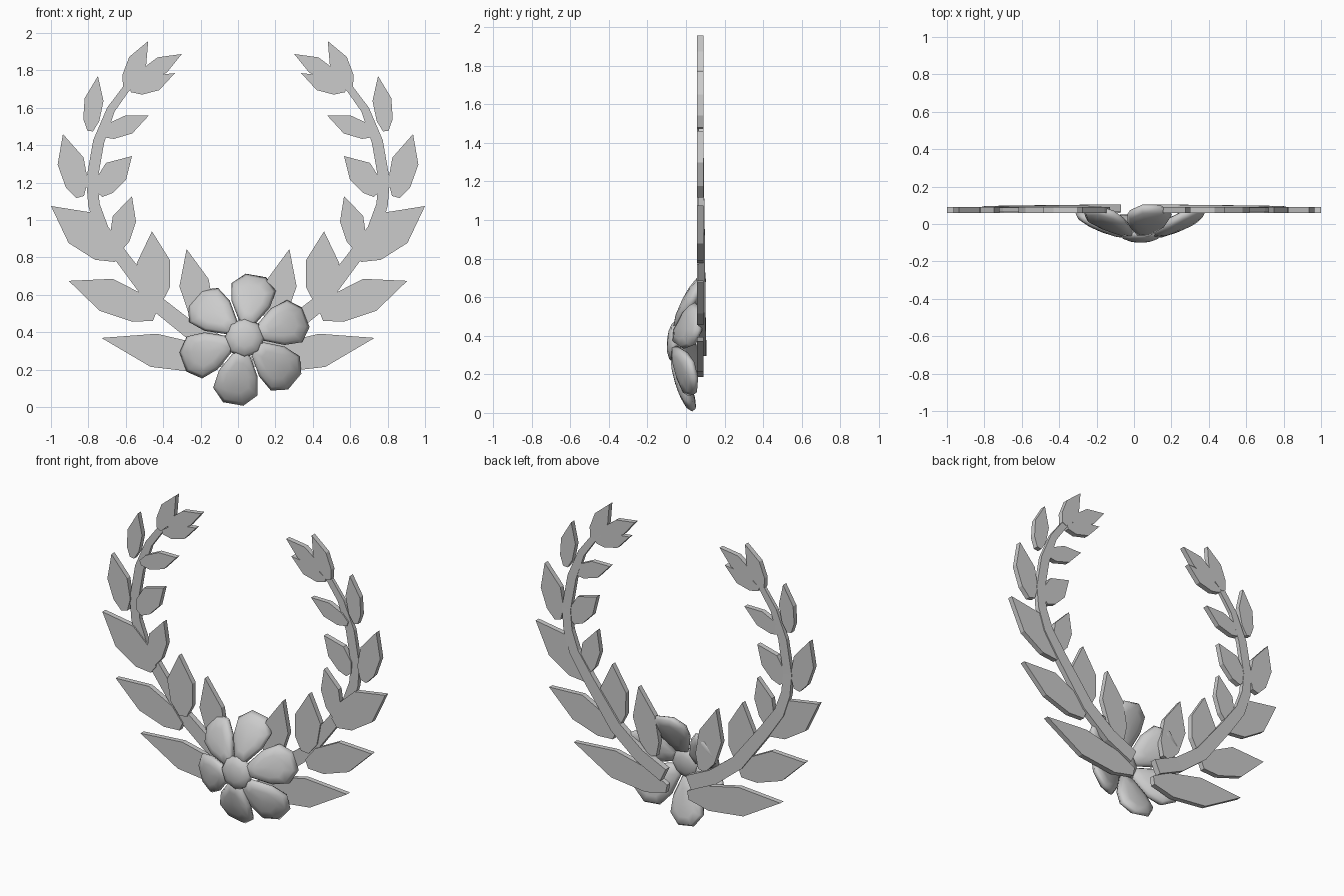
import bpy, bmesh, math
from mathutils import Vector, Matrix

if "Cube" in bpy.data.objects:
    bpy.data.objects.remove(bpy.data.objects["Cube"])


def make_object(name, bm, smooth=False):
    bmesh.ops.recalc_face_normals(bm, faces=bm.faces[:])
    for f in bm.faces:
        f.smooth = smooth
    mesh = bpy.data.meshes.new(name)
    bm.to_mesh(mesh)
    bm.free()
    ob = bpy.data.objects.new(name, mesh)
    bpy.context.collection.objects.link(ob)
    return ob


def mirror_x(ob):
    ob.modifiers.new("mirror", 'MIRROR').use_clip = False


def bridge(bm, a, b):
    n = len(a)
    for i in range(n):
        bm.faces.new((a[i], a[(i + 1) % n], b[(i + 1) % n], b[i]))


# Leaves, right half: base, tip, half width on the left and on the right
leaves = [
    ((.075, .25), (.73, .37), .075, .105), ((.17, .43), (.275, .845), .075, .086),
    ((.445, .485), (.905, .675), .10, .085), ((.43, .56), (.46, .94), .085, .095),
    ((.64, .80), (1.0, 1.075), .105, .10), ((.64, .84), (.567, 1.128), .055, .073),
    ((.845, 1.123), (.936, 1.46), .074, .07), ((.738, 1.134), (.567, 1.342), .055, .084),
    ((.79, 1.476), (.749, 1.77), .048, .054), ((.733, 1.46), (.476, 1.56), .058, .045),
    ((.60, 1.706), (.48, 1.957), .045, .055), ((.535, 1.738), (.30, 1.888), .04, .055),
    ((.578, 1.70), (.337, 1.786), .058, .025)]
bm = bmesh.new()
for base, tip, wl, wr in leaves:
    b, t = Vector(base), Vector(tip)
    d = t - b
    n = Vector((-d.y, d.x)).normalized()
    outline = [t, b + d * .57 + n * wl, b + d * .2 + n * wl * .85, b + n * wl * .3,
               b - n * wr * .3, b + d * .2 - n * wr * .85, b + d * .57 - n * wr]
    front = [bm.verts.new((p.x, .058, p.y)) for p in outline]
    back = [bm.verts.new((p.x, .09, p.y)) for p in outline]
    bm.faces.new(front)
    bm.faces.new(back)
    bridge(bm, front, back)
mirror_x(make_object("leaves", bm))

# Curved stem with a tapering rectangular section: x, z, width
path = [(.09, .335, .09), (.26, .415, .09), (.43, .55, .085), (.62, .80, .075),
        (.725, .95, .068), (.77, 1.08, .062), (.782, 1.21, .06), (.745, 1.42, .06),
        (.68, 1.59, .045), (.60, 1.70, .04), (.53, 1.76, .02)]
bm = bmesh.new()
rings = []
for i, (x, z, w) in enumerate(path):
    p, q = path[max(i - 1, 0)], path[min(i + 1, len(path) - 1)]
    n = Vector((p[1] - q[1], q[0] - p[0])).normalized() * w / 2
    k = i / (len(path) - 1)
    y0, y1 = .066, .105 - .02 * k
    rings.append([bm.verts.new((x + s * n.x, y, z + s * n.y))
                  for s, y in ((1, y0), (-1, y0), (-1, y1), (1, y1))])
for a, b in zip(rings, rings[1:]):
    bridge(bm, a, b)
bm.faces.new(rings[0])
bm.faces.new(rings[-1])
mirror_x(make_object("stems", bm))

# Flower placement: slightly leaning back
place = Matrix.Translation((.035, 0, .365)) @ Matrix.Rotation(-.08, 4, 'X')

# Six cushion-shaped petals sweeping backwards
half = [(.07, .035), (.19, .105), (.285, .12), (.35, .055)]
outline = half + [(r, -w) for r, w in reversed(half)]
for i in range(6):
    bm = bmesh.new()
    layers = []
    for scale, h in ((.55, -.036), (.88, -.024), (1, 0), (.88, .024), (.55, .036)):
        ring = []
        for r, w in outline:
            r = .22 + (r - .22) * scale
            ring.append(bm.verts.new((r, -.075 + .30 * r + .25 * r * r + h, w * scale)))
        layers.append(ring)
    for a, b in zip(layers, layers[1:]):
        bridge(bm, a, b)
    for ring, h in ((layers[0], -.042), (layers[-1], .042)):
        mid = bm.verts.new((.22, -.075 + .30 * .22 + .012 + h, 0))
        for j in range(8):
            bm.faces.new((ring[j], ring[(j + 1) % 8], mid))
    spin = Matrix.Rotation(-math.radians(20 + 60 * i), 4, 'Y')
    bm.transform(place @ spin)
    make_object(f"petal_{i + 1}", bm, True)

# Flower centre button
bm = bmesh.new()
bmesh.ops.create_uvsphere(bm, u_segments=8, v_segments=6, radius=1)
bm.transform(place @ Matrix.Translation((0, -.06, 0)) @ Matrix.Rotation(math.pi / 2, 4, 'X')
             @ Matrix.Diagonal((.107, .107, .04, 1)))
make_object("flower_centre", bm, True)
